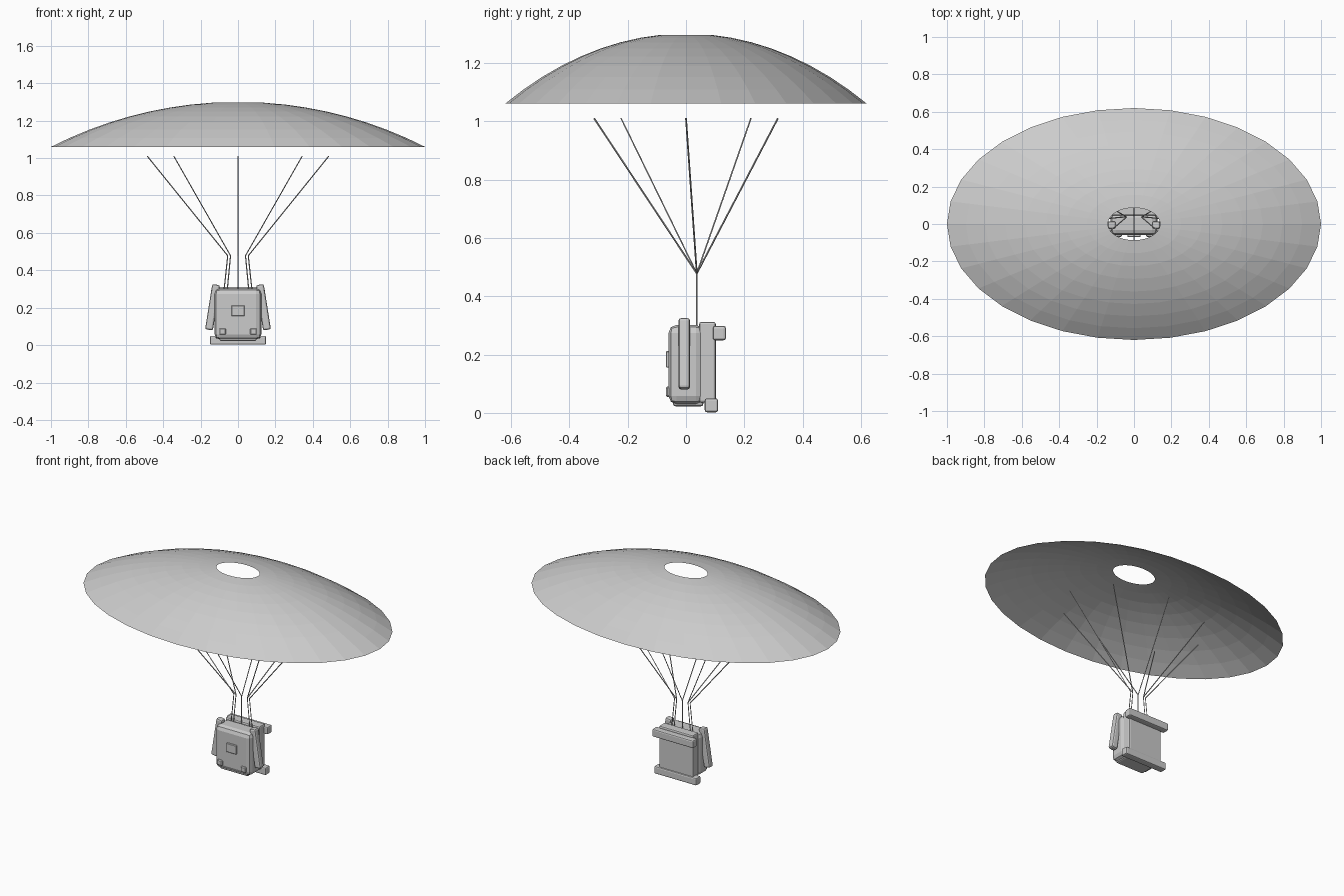
import bpy, bmesh, math
from mathutils import Vector, Matrix

if "Cube" in bpy.data.objects:
    bpy.data.objects.remove(bpy.data.objects["Cube"])

grey = bpy.data.materials.new("light_grey")
grey.diffuse_color = (0.6, 0.6, 0.6, 1)
grey.use_nodes = True
grey.node_tree.nodes["Principled BSDF"].inputs["Base Color"].default_value = grey.diffuse_color


def add_object(name, bm):
    mesh = bpy.data.meshes.new(name)
    bm.to_mesh(mesh)
    bm.free()
    mesh.materials.append(grey)
    ob = bpy.data.objects.new(name, mesh)
    bpy.context.collection.objects.link(ob)
    return ob


def box(name, lo, hi, bevel=0.0, segments=2, tilt=0.0):
    """Bevelled box between two corners, optionally tilted about y."""
    lo, hi = Vector(lo), Vector(hi)
    bm = bmesh.new()
    bmesh.ops.create_cube(bm, size=1)
    bmesh.ops.scale(bm, vec=hi - lo, verts=bm.verts)
    if bevel:
        bmesh.ops.bevel(bm, geom=bm.edges[:], offset=bevel, segments=segments,
                        profile=0.5, affect='EDGES')
    bmesh.ops.rotate(bm, matrix=Matrix.Rotation(tilt, 3, 'Y'), verts=bm.verts)
    bmesh.ops.translate(bm, vec=(lo + hi) / 2, verts=bm.verts)
    return add_object(name, bm)


def rope(name, points, radius=0.003):
    """Thin square cord following a path."""
    bm = bmesh.new()
    for a, b in zip(points, points[1:]):
        a, b = Vector(a), Vector(b)
        d = b - a
        m = Matrix.Translation((a + b) / 2) @ d.to_track_quat('Z', 'Y').to_matrix().to_4x4()
        bmesh.ops.create_cone(bm, cap_ends=True, segments=4, radius1=radius,
                              radius2=radius, depth=d.length, matrix=m)
    return add_object(name, bm)


# Canopy: eight separate gores of an oval dome with a vent hole
R = 2.2
base = math.sqrt(R * R - 1)
t0, t1 = math.asin(0.14 / R), math.asin(1 / R)
RINGS, STEPS = 8, 4
for g in range(8):
    bm = bmesh.new()
    grid = []
    for i in range(RINGS + 1):
        t = t0 + (t1 - t0) * i / RINGS
        r, z = R * math.sin(t), 1.06 + R * math.cos(t) - base
        row = []
        for j in range(STEPS + 1):
            a = math.tau * (g * STEPS + j) / 32
            row.append(bm.verts.new((r * math.cos(a), 0.62 * r * math.sin(a), z)))
        grid.append(row)
    for i in range(RINGS):
        for j in range(STEPS):
            bm.faces.new((grid[i][j], grid[i + 1][j], grid[i + 1][j + 1], grid[i][j + 1]))
    add_object(f"canopy_gore_{g + 1}", bm)

# Suspension lines: fan in to the risers, then drop to the pack
for k in range(8):
    a = math.tau * k / 8
    x, y = 0.485 * math.cos(a), 0.315 * math.sin(a)
    if abs(x) < 0.01:
        knot_x = foot_x = 0.0
    else:
        side = math.copysign(1, x)
        wide = abs(x) > 0.4
        knot_x = side * (0.055 if wide else 0.04)
        foot_x = side * (0.075 if wide else 0.058)
    rope(f"suspension_line_{k + 1}",
         [(x, y, 1.01), (knot_x, 0.037, 0.478), (foot_x, 0.037, 0.29)])

# Pack body, its bottom plate and the flat back panel
box("pack_body", (-0.125, -0.06, 0.03), (0.125, 0.062, 0.302), 0.028)
box("pack_base", (-0.1, -0.045, 0.022), (0.1, 0.06, 0.06), 0.01)
box("back_panel", (-0.12, 0.045, 0.035), (0.12, 0.102, 0.312), 0.008)

# Padded rolls across the back
box("upper_roll", (-0.145, 0.092, 0.249), (0.145, 0.137, 0.298), 0.008)
box("lower_roll", (-0.15, 0.064, 0.002), (0.15, 0.11, 0.05), 0.008)

# Front badge
box("front_badge", (-0.036, -0.069, 0.155), (0.036, -0.055, 0.212), 0.003, 1)

# Mirrored side pouches and lower buckles
for s, side in ((-1, "left"), (1, "right")):
    cx = s * 0.136
    box(f"side_pouch_{side}", (cx - 0.021, -0.026, 0.08), (cx + 0.021, 0.014, 0.325),
        0.01, 2, -s * math.radians(9))
    bx = s * 0.083
    box(f"buckle_{side}", (bx - 0.018, -0.069, 0.054), (bx + 0.018, -0.04, 0.09), 0.005, 1)
